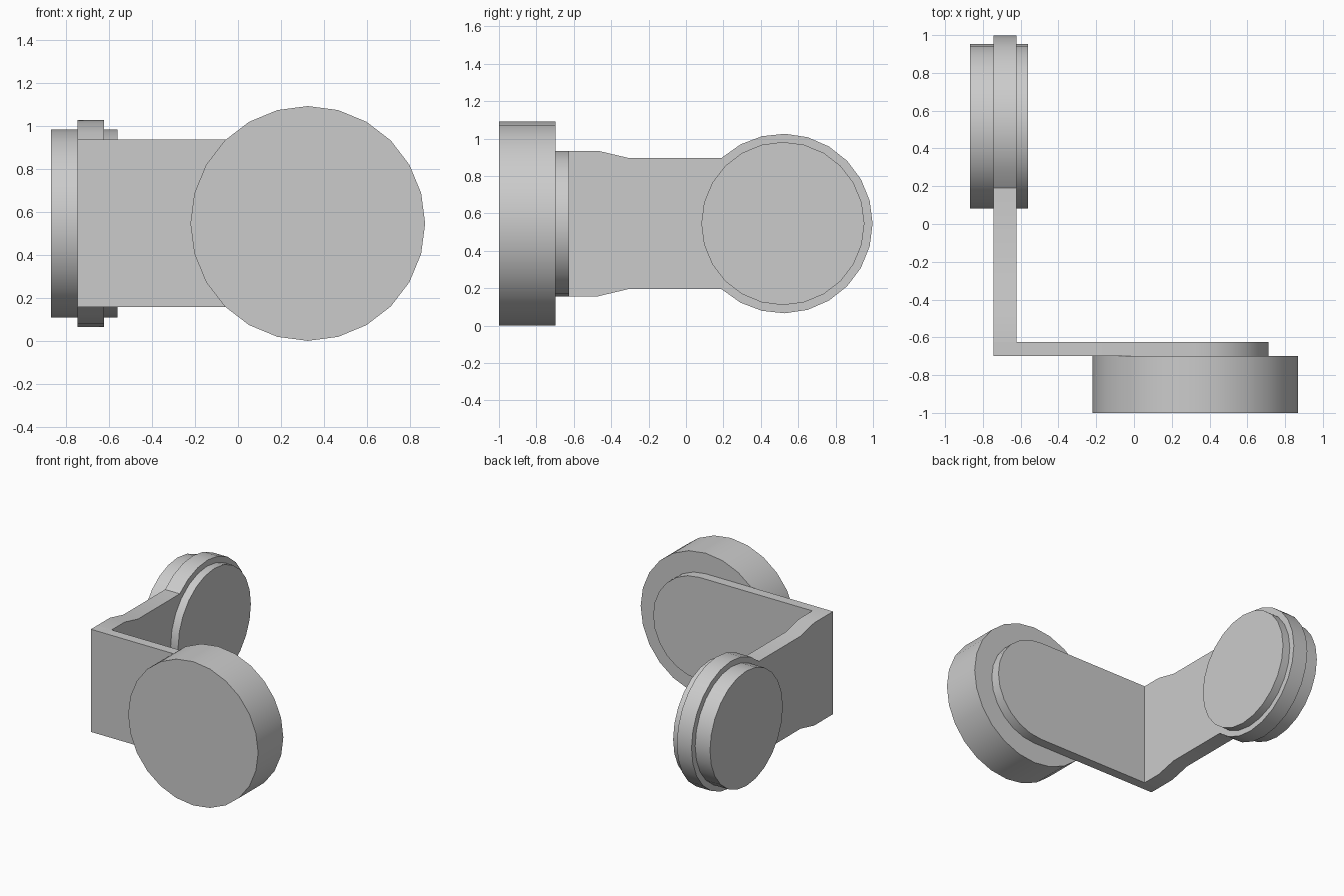
import bpy, bmesh
from math import sin, cos, pi, sqrt, asin

cube = bpy.data.objects.get("Cube")
if cube:
    bpy.data.objects.remove(cube, do_unlink=True)

grey = bpy.data.materials.new("plain grey")
grey.use_nodes = True
colour = (0.6, 0.6, 0.6, 1)
grey.diffuse_color = colour
grey.node_tree.nodes["Principled BSDF"].inputs["Base Color"].default_value = colour

ZC = 0.546  # shared height of both round joints


def arc(centre, radius, start, end, steps):
    """Points along an arc around (centre, ZC)."""
    angles = [start + (end - start) * i / steps for i in range(steps + 1)]
    return [(centre + radius * cos(a), ZC + radius * sin(a)) for a in angles]


def extrude(name, outline, axis, low, high):
    """Extrude an outline of (horizontal, z) points along x or y."""
    def place(p, depth):
        return (depth, p[0], p[1]) if axis == "x" else (p[0], depth, p[1])
    bm = bmesh.new()
    face = bm.faces.new([bm.verts.new(place(p, low)) for p in outline])
    moved = bmesh.ops.extrude_face_region(bm, geom=[face], use_keep_orig=True)
    for item in moved["geom"]:
        if isinstance(item, bmesh.types.BMVert):
            item.co[0 if axis == "x" else 1] = high
    bmesh.ops.recalc_face_normals(bm, faces=bm.faces[:])
    mesh = bpy.data.meshes.new(name)
    bm.to_mesh(mesh)
    bm.free()
    mesh.materials.append(grey)
    obj = bpy.data.objects.new(name, mesh)
    bpy.context.collection.objects.link(obj)
    bpy.ops.object.select_all(action="DESELECT")
    obj.select_set(True)
    bpy.context.view_layer.objects.active = obj
    bpy.ops.object.shade_smooth_by_angle(angle=pi / 6)
    return obj


def disc(name, centre, radius, axis, low, high):
    return extrude(name, arc(centre, radius, 0, 2 * pi, 24)[:-1], axis, low, high)


# Front joint: large drum and the plate with a rounded end behind it
disc("front_drum", 0.324, 0.545, "y", -1.0, -0.698)
front = [(-0.745, ZC - 0.389)] + arc(0.324, 0.389, -pi / 2, pi / 2, 12)
extrude("front_arm", front + [(-0.745, ZC + 0.389)], "y", -0.698, -0.625)

# Side arm: narrowing neck that widens into a round end
neck = 0.351
spread = pi - asin(neck / 0.48)
lower = [(-0.698, ZC - 0.389), (-0.47, ZC - 0.389), (-0.31, ZC - neck)]
upper = [(y, 2 * ZC - z) for y, z in reversed(lower)]
extrude("side_arm", lower + arc(0.518, 0.48, -spread, spread, 18) + upper,
        "x", -0.745, -0.622)

# Smaller caps on both faces of the side arm's round end
disc("outer_cap", 0.518, 0.436, "x", -0.869, -0.745)
disc("inner_cap", 0.518, 0.436, "x", -0.622, -0.56)
